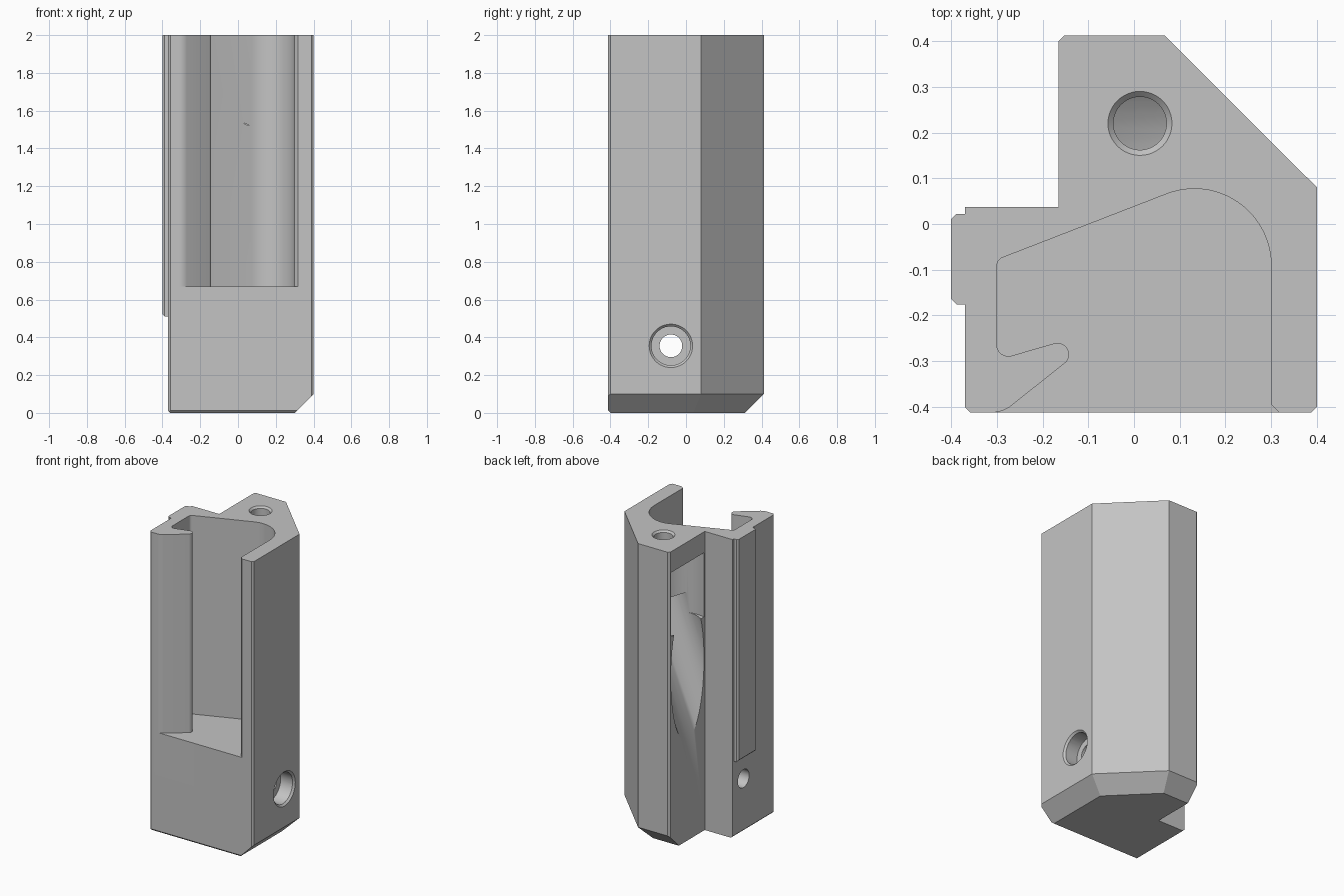
import bpy, bmesh
from math import cos, sin, radians
from mathutils import Vector

cube = bpy.data.objects.get("Cube")
if cube:
    bpy.data.objects.remove(cube, do_unlink=True)

grey = bpy.data.materials.new("plain grey")
grey.use_nodes = True
COLOUR = (0.55, 0.55, 0.55, 1)
grey.diffuse_color = COLOUR
grey.node_tree.nodes["Principled BSDF"].inputs["Base Color"].default_value = COLOUR


def make_object(name, bm):
    bmesh.ops.recalc_face_normals(bm, faces=bm.faces[:])
    mesh = bpy.data.meshes.new(name)
    bm.to_mesh(mesh)
    bm.free()
    mesh.materials.append(grey)
    obj = bpy.data.objects.new(name, mesh)
    bpy.context.collection.objects.link(obj)
    return obj


def prism(profile, bottom, top):
    bm = bmesh.new()
    face = bm.faces.new([bm.verts.new((x, y, bottom)) for x, y in profile])
    moved = bmesh.ops.extrude_face_region(bm, geom=[face])["geom"]
    verts = [v for v in moved if isinstance(v, bmesh.types.BMVert)]
    bmesh.ops.translate(bm, verts=verts, vec=(0, 0, top - bottom))
    return bm


def bevel_end(bm, point, normal):
    """Slice off everything beyond a plane and cap the cut."""
    cut = bmesh.ops.bisect_plane(bm, geom=bm.verts[:] + bm.edges[:] + bm.faces[:],
                                 plane_co=point, plane_no=normal, clear_outer=True)
    edges = [e for e in cut["geom_cut"] if isinstance(e, bmesh.types.BMEdge)]
    bmesh.ops.edgeloop_fill(bm, edges=edges)


def arc(cx, cy, r, start, end, steps):
    angles = [radians(start + (end - start) * i / steps) for i in range(steps + 1)]
    return [(cx + r * cos(a), cy + r * sin(a)) for a in angles]


def boolean(target, bm, operation="DIFFERENCE"):
    tool = make_object("cutter", bm)
    tool.hide_render = True
    mod = target.modifiers.new("cut", "BOOLEAN")
    mod.operation, mod.solver, mod.object = operation, "EXACT", tool
    bpy.context.view_layer.objects.active = target
    bpy.ops.object.modifier_apply(modifier=mod.name)
    bpy.data.objects.remove(tool, do_unlink=True)


def bore(target, start, end, r1, r2=None):
    """Cut a round hole, or a cone, between two points."""
    start, end = Vector(start), Vector(end)
    axis = end - start
    bm = bmesh.new()
    bmesh.ops.create_cone(bm, cap_ends=True, segments=48, radius1=r1,
                          radius2=r1 if r2 is None else r2, depth=axis.length)
    turn = axis.to_track_quat("Z", "Y").to_matrix()
    bmesh.ops.rotate(bm, verts=bm.verts[:], matrix=turn)
    bmesh.ops.translate(bm, verts=bm.verts[:], vec=(start + end) / 2)
    boolean(target, bm)


# Main body with large bevels on the outer foot and fine ones elsewhere
outline = [(-0.358, -0.412), (0.388, -0.412), (0.4, -0.4), (0.4, 0.08), (0.067, 0.412),
           (-0.153, 0.412), (-0.165, 0.4), (-0.165, 0.037), (-0.37, 0.037), (-0.37, -0.4)]
bm = prism(outline, 0, 2)
bevel_end(bm, (0.4, 0, 0.1), (1, 0, -1))
bevel_end(bm, (0, 0.412, 0.1), (0, 1, -1))
bevel_end(bm, (0.4, 0.08, 0.1), (0.707, 0.707, -1))
bevel_end(bm, (0, -0.412, 0.012), (0, -1, -1))
bevel_end(bm, (-0.37, 0, 0.012), (-1, 0, -1))
body = make_object("bracket_body", bm)

# Side tongue
tongue = [(-0.36, 0.022), (-0.388, 0.022), (-0.4, 0.01), (-0.4, -0.164),
          (-0.388, -0.176), (-0.36, -0.176)]
bm = prism(tongue, 0.51, 2)
bevel_end(bm, (-0.4, 0, 0.522), (-1, 0, -1))
boolean(body, bm, "UNION")

# Hooked pocket, open at the front and top
pocket = [(0.317, -0.5), (0.317, -0.412), (0.3, -0.395)]
pocket += arc(0.132, -0.091, 0.168, 0, 111, 24)
pocket += arc(-0.28, -0.092, 0.02, 111, 180, 6)
pocket += arc(-0.275, -0.264, 0.025, 180, 285, 8)
pocket += arc(-0.167, -0.285, 0.025, 105, -56, 12)
pocket += arc(-0.31, -0.345, 0.067, -56, -90, 6)
pocket += [(-0.31, -0.5)]
boolean(body, prism(pocket, 0.67, 2.1))

# Cross bolt hole with a bevelled counterbore
Y, Z = -0.08, 0.355
bore(body, (-0.5, Y, Z), (0.5, Y, Z), 0.06)
bore(body, (0.3, Y, Z), (0.5, Y, Z), 0.103)
bore(body, (0.388, Y, Z), (0.412, Y, Z), 0.103, 0.127)

# Round side recess running out through a sloping chute
bore(body, (-0.11, 0.22, 1.43), (-0.11, 0.22, 1.86), 0.183)
bore(body, (-0.008, 0.22, 1.55), (-0.44, 0.22, 0.45), 0.175)

# Countersunk hole in the top
bore(body, (0.013, 0.22, 1.7), (0.013, 0.22, 2.1), 0.058)
bore(body, (0.013, 0.22, 1.988), (0.013, 0.22, 2.012), 0.058, 0.082)

bpy.ops.object.select_all(action="DESELECT")
body.select_set(True)
bpy.context.view_layer.objects.active = body
bpy.ops.object.shade_smooth_by_angle(angle=radians(30))
